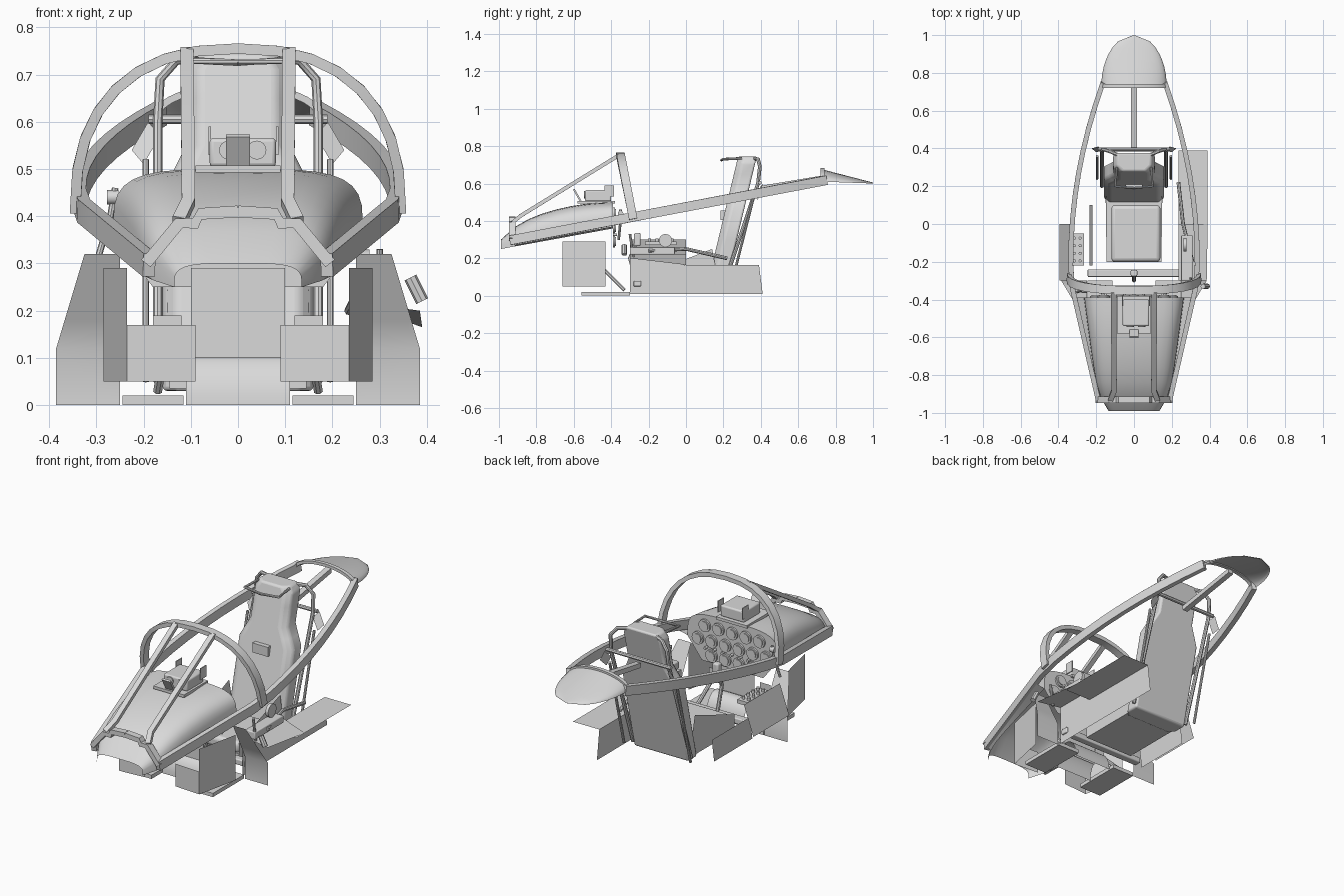
import bpy, bmesh, math
from mathutils import Vector

if "Cube" in bpy.data.objects:
    bpy.data.objects.remove(bpy.data.objects["Cube"], do_unlink=True)

shade = (.7, .7, .7, 1)
grey = bpy.data.materials.new("light_grey")
grey.use_nodes = True
grey.diffuse_color = shade
grey.node_tree.nodes["Principled BSDF"].inputs["Base Color"].default_value = shade
across, along, upward = Vector((1, 0, 0)), Vector((0, 1, 0)), Vector((0, 0, 1))


def finish(name, bm, bevel=0):
    """Turn a bmesh into a named grey object."""
    bmesh.ops.recalc_face_normals(bm, faces=bm.faces)
    mesh = bpy.data.meshes.new(name)
    bm.to_mesh(mesh)
    bm.free()
    mesh.materials.append(grey)
    part = bpy.data.objects.new(name, mesh)
    bpy.context.collection.objects.link(part)
    if bevel:
        modifier = part.modifiers.new("bevel", "BEVEL")
        modifier.width, modifier.segments = bevel, 3
    bpy.ops.object.select_all(action="DESELECT")
    part.select_set(True)
    bpy.context.view_layer.objects.active = part
    bpy.ops.object.shade_smooth_by_angle(angle=math.radians(35))


def loft(name, sections, solid=True, bevel=0):
    """Skin equal-length sections, as a capped solid or an open sheet."""
    bm = bmesh.new()
    rings = [[bm.verts.new(point) for point in section] for section in sections]
    count = len(rings[0])
    for first, second in zip(rings, rings[1:]):
        for i in range(count if solid else count - 1):
            j = (i + 1) % count
            bm.faces.new((first[i], first[j], second[j], second[i]))
    if solid:
        bm.faces.new(rings[0])
        bm.faces.new(rings[-1][::-1])
    finish(name, bm, bevel)


def plate(name, points):
    bm = bmesh.new()
    bm.faces.new([bm.verts.new(point) for point in points])
    finish(name, bm)


def wall(name, ends, low, high, spread=1):
    """Upright sheet between two plan points; spread moves its top edge sideways."""
    (ax, ay), (bx, by) = ends
    plate(name, [(ax, ay, low), (bx, by, low), (bx * spread, by, high), (ax * spread, ay, high)])


def box(name, centre, size, bevel=0):
    bm = bmesh.new()
    bmesh.ops.create_cube(bm, size=1)
    bmesh.ops.scale(bm, verts=bm.verts, vec=size)
    bmesh.ops.translate(bm, verts=bm.verts, vec=centre)
    finish(name, bm, bevel)


def disc(name, centre, radius, depth, axis=along):
    bm = bmesh.new()
    bmesh.ops.create_cone(bm, cap_ends=True, segments=16, radius1=radius, radius2=radius, depth=depth)
    bm.transform(upward.rotation_difference(axis).to_matrix().to_4x4())
    bmesh.ops.translate(bm, verts=bm.verts, vec=centre)
    finish(name, bm)


def directions(path):
    """Each path point with the direction of travel there."""
    points = [Vector(point) for point in path]
    last = len(points) - 1
    for i, point in enumerate(points):
        yield point, (points[min(i + 1, last)] - points[max(i - 1, 0)]).normalized()


def tube(name, path, radius=.01):
    circle = [Vector((math.cos(a), math.sin(a), 0)) * radius for a in (math.tau * k / 8 for k in range(8))]
    loft(name, [[point + upward.rotation_difference(way) @ offset for offset in circle]
                for point, way in directions(path)])


def bar(name, path, width, height, side=across):
    """Rectangular bar along a path, with its width measured along side."""
    rings = []
    for point, way in directions(path):
        flat = (side - way * side.dot(way)).normalized() * width / 2
        tall = way.cross(flat).normalized() * height / 2
        rings.append([point + flat + tall, point - flat + tall, point - flat - tall, point + flat - tall])
    loft(name, rings)


def arch(width, y, low, top, power, count=16):
    """Superellipse arch from the left foot over to the right foot."""
    points = []
    for k in range(count + 1):
        c, s = math.cos(math.pi * k / count), math.sin(math.pi * k / count)
        x = math.copysign(abs(c) ** (2 / power), c) * width
        points.append((x, y, low + (top - low) * abs(s) ** (2 / power)))
    return points


def pair(build, name, points, *options):
    """Build a part on the left and its mirror on the right."""
    build("left_" + name, points, *options)
    build("right_" + name, [(-p[0], *p[1:]) for p in points], *options)


# Canopy sill rails: straight taper in front, bowed behind
def sill(y):
    x = .335 - .19 * (y + .2) ** 2 if y > -.3 else .335 + .23 * (y + .3)
    return (x, y, .475 + .19 * y)


pair(bar, "sill_rail", [sill(-.94 + 1.69 * k / 14) for k in range(15)], .05, .026, upward)

# Tail cap, its frame and the spine beam
steps = [k / 8 for k in range(9)]
cap = [arch(.17 * math.sqrt(1 - t * t) + .003, .73 + .27 * t, .61 - .01 * t, .675 - .07 * t, 2) for t in steps]
loft("tail_cap", cap, False)
bar("tail_cap_frame", cap[0], .02, .015, along)
bar("spine_beam", [(0, .4, .575), (0, .76, .635)], .03, .025)

# Windscreen frame, its arch leaning forward towards the top
bar("windscreen_arch", [(x, y - .2 * (z - .4), z) for x, y, z in arch(.345, -.28, .41, .755, 2.4)], .045, .022, along)
pair(bar, "windscreen_strut", [(.108, -.36, .75), (.105, -.88, .43), (.125, -.93, .39)], .028, .02)
pair(bar, "front_bow", [(.195, -.93, .3), (.125, -.93, .385), (.09, -.93, .385), (.08, -.93, .405), (0, -.93, .41)],
     .035, .025, along)

# Cowl over the instruments, open under the nose, with side strips reaching the sills
cowl = [arch(.265 - .08 * t - .05 * t ** 8, -.39 - .6 * t, .36 - .11 * t, .5 - .15 * t * t - .05 * t ** 8, 4)
        for t in steps]
loft("cowl", cowl, False)
for tag, foot, sign in (("left", 0, 1), ("right", -1, -1)):
    strip = [(ring[foot], sill(ring[foot][1])) for ring in cowl[:-1]]
    loft(tag + "_cowl_strip", [[inner, (sign * x, y, z - .03)] for inner, (x, y, z) in strip], False)

# Instrument panel with gauges, and the pedestal below it
plate("instrument_panel", cowl[0] + [(-.18, -.39, .25), (.18, -.39, .25)])
for row, columns in enumerate(((-2, -1, 0, 1, 2), (-2.5, -1.5, -.5, .5, 1.5, 2.5), (-1.5, -.5, .5, 1.5))):
    for column in columns:
        x, z = column * .08, .44 - row * .075
        disc("gauge", (x, -.385, z), .033, .01)
        disc("gauge_face", (x, -.38, z), .024, .01)
for k in range(-3, 4):
    disc("panel_knob", (k * .05, -.38, .327), .007, .02)
wall("pedestal", [(-.1, -.43), (.1, -.43)], .07, .29)
loft("pedestal_foot", [[(x, p[0] - .4, p[2]) for p in arch(.075, 0, 0, .11, 2)] for x in (-.11, .11)], False)

# Gun sight on the cowl
box("sight_body", (.01, -.47, .535), (.14, .14, .06), .008)
box("sight_base", (0, -.48, .5), (.18, .2, .015))
bar("sight_bracket", [(0, -.56, .5), (0, -.6, .57)], .05, .01)
for x in (-.02, .04):
    disc("sight_lens", (x, -.5, .54), .02, .09)
for x in (-.06, .083):
    box("sight_glass", (x, -.41, .56), (.005, .05, .06))

# Footwell panels, pedals and floor strips
pair(wall, "footwell_side", [(.235, -.66), (.285, -.43)], .05, .29)
pair(wall, "footwell_front", [(.09, -.65), (.235, -.66)], .05, .17)
pair(wall, "pedal", [(.12, -.45), (.18, -.45)], .12, .19)
pair(tube, "pedal_arm", [(.15, -.45, .15), (.17, -.33, .03)])
for x in (-.18, .18):
    box("floor_strip", (x, -.43, .01), (.13, .26, .02))

# Bulkhead sheets beside the seat, bent forward at the top
for tag, sign in (("left", 1), ("right", -1)):
    bends = [(z, max(z - .12, 0)) for z in (0, .12, .18, .32)]
    loft(tag + "_bulkhead", [[(sign * x, -.3 - bend / 2, z) for x in (.25, .385 - .3 * bend)] for z, bend in bends],
         False)

# Seat rails, harness posts and head guard
pair(tube, "seat_rail", [(.17, .2, .05), (.17, .385, .6), (.165, .395, .69), (.13, .385, .73), (.07, .36, .735)])
pair(tube, "harness_post", [(.195, .24, .05), (.195, .36, .52)], .007)
pair(plate, "shoulder_plate", [(.165, .39, .57), (.2, .38, .51), (.225, .4, .54), (.19, .41, .6)])
pair(tube, "head_guard", [(.09, .3, .735), (.1, .2, .73), (0, .19, .725)], .007)
tube("seat_cross_bar", [(-.19, .395, .605), (.19, .395, .605)])

# Control stick on its torque bar
box("torque_bar", (0, -.26, .065), (.49, .04, .03), .005)
tube("control_stick", [(0, -.26, .06), (0, -.3, .2), (0, -.26, .3)])
box("stick_grip", (0, -.26, .3), (.035, .035, .07), .008)

# Seat back, leaning backwards and narrowing above the shoulders
back = []
for z in (.03, .15, .3, .45, .5, .55, .65, .71, .745):
    half, front = .16 - .5 * min(max(z - .45, 0), .1) - .6 * max(z - .71, 0), .1 + .24 * z
    left_edge = [(half - .03, front, z), (half, front + .03, z), (half, front + .1, z)]
    back.append(left_edge + [(-x, y, z) for x, y, z in reversed(left_edge)])
loft("seat_back", back, bevel=.01)
box("harness_slot", (0, .2, .43), (.09, .03, .05))

# Seat pan, cushion and bucket sides
box("seat_pan", (0, 0, .05), (.29, .4, .03))
box("seat_cushion", (.01, -.05, .09), (.26, .3, .06), .02)
pair(plate, "bucket_side", [(.145, -.2, .035), (.145, -.2, .12), (.15, .14, .25), (.145, .18, .035)])

# Left console: rear shelf and wall, front shelf, radio box, wheel and levers
plate("left_rear_shelf", [(.235, -.07, .165), (.39, -.07, .165), (.39, .39, .165), (.235, .39, .165)])
plate("left_rear_wall", [(.235, -.07, .165), (.235, .39, .165), (.235, .41, .01), (.235, -.07, .01)])
wall("left_front_wall", [(.235, -.3), (.235, -.01)], .01, .22)
plate("left_front_shelf", [(.235, -.3, .22), (.385, -.3, .2), (.39, 0, .165), (.235, 0, .22)])
box("radio_box", (.28, -.18, .24), (.06, .24, .04), .005)
disc("trim_wheel", (.27, -.11, .295), .035, .016, across)
tube("left_lever", [(.3, -.28, .2), (.3, -.3, .33)], .007)
tube("left_handle", [(.365, -.33, .27), (.39, -.33, .22)], .014)
tube("left_cable", [(.31, -.2, .24), (.26, 0, .25), (.235, .22, .2)])

# Right console: sloped outer wall, inner wall, switch panel and throttle
wall("right_outer_wall", [(-.395, -.3), (-.395, 0)], .145, .3, .86)
wall("right_inner_wall", [(-.235, -.22), (-.235, .1)], .01, .12, .94)
box("switch_panel", (-.3, -.135, .28), (.07, .17, .02))
for k in range(4):
    for x in (-.315, -.285):
        disc("switch", (x, -.195 + k * .04, .295), .008, .02, upward)
tube("throttle_arm", [(-.3, -.36, .3), (-.27, -.35, .4), (-.26, -.35, .46)], .007)
disc("throttle_knob", (-.265, -.35, .44), .015, .025, across)
